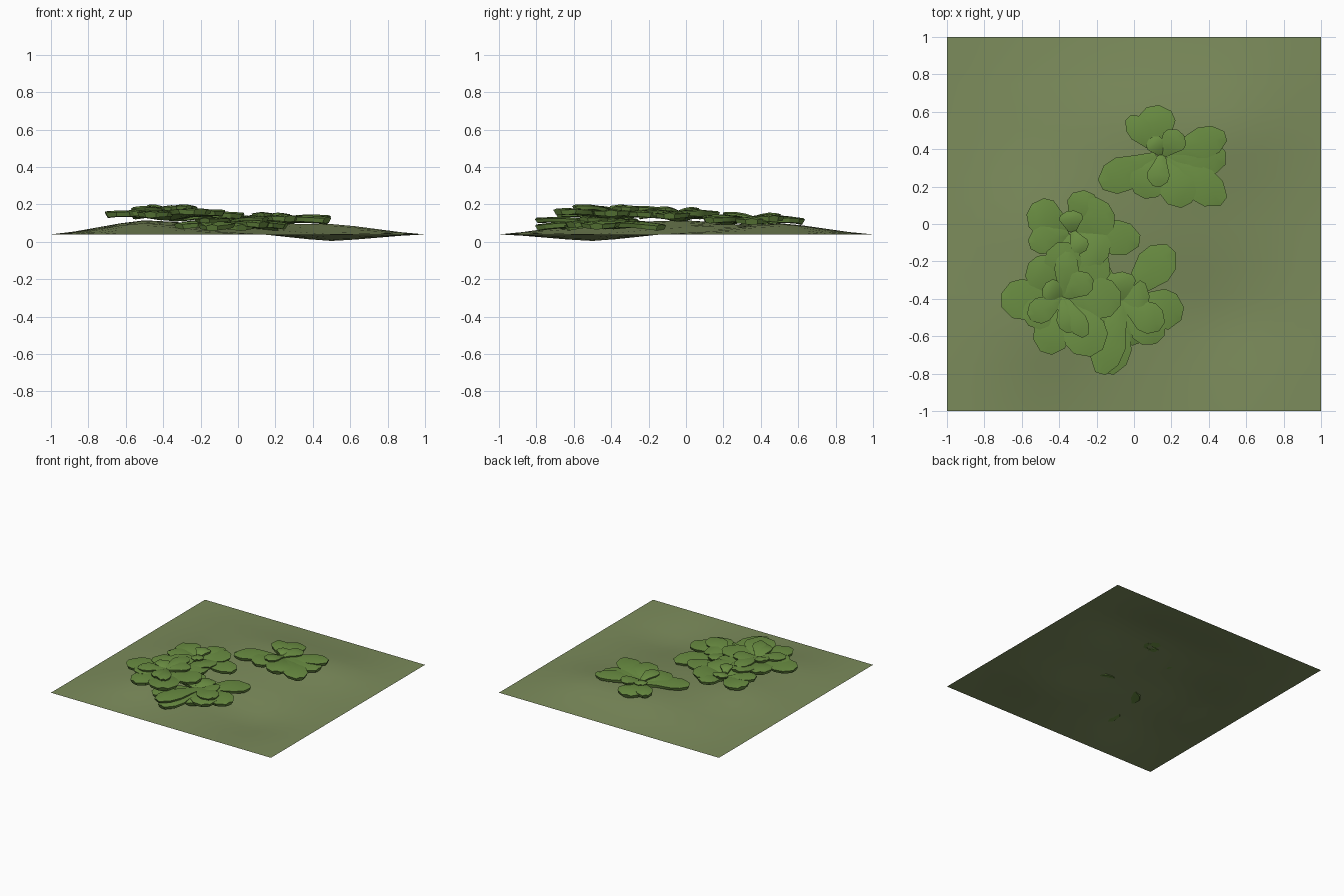
import bpy, bmesh, math
from mathutils import Vector

if "Cube" in bpy.data.objects:
    bpy.data.objects.remove(bpy.data.objects["Cube"])


def material(name, color):
    m = bpy.data.materials.new(name)
    m.diffuse_color = color
    m.use_nodes = True
    m.node_tree.nodes["Principled BSDF"].inputs["Base Color"].default_value = m.diffuse_color
    return m


ground_mat = material("moss_green", (0.20, 0.26, 0.105, 0.9))
leaf_mat = material("leaf_green", (0.145, 0.27, 0.055, 1))


def finish(bm, name, mat, angle):
    bmesh.ops.recalc_face_normals(bm, faces=bm.faces)
    mesh = bpy.data.meshes.new(name)
    bm.to_mesh(mesh)
    bm.free()
    mesh.materials.append(mat)
    ob = bpy.data.objects.new(name, mesh)
    bpy.context.collection.objects.link(ob)
    bpy.ops.object.select_all(action='DESELECT')
    ob.select_set(True)
    bpy.context.view_layer.objects.active = ob
    bpy.ops.object.shade_smooth_by_angle(angle=math.radians(angle))
    return ob


# ground sheet: flat rim, gentle hills inside (rows run front to back)
E = 0.04
H = [[E] * 5,
     [E, 0.10, 0.05, 0.005, E],
     [E, 0.115, 0.085, 0.05, E],
     [E, 0.075, 0.10, 0.095, E],
     [E] * 5]


def ground_height(x, y):
    u, v = (x + 1) * 2, (y + 1) * 2
    i, j = min(int(u), 3), min(int(v), 3)
    u, v = u - i, v - j
    u = 0.5 * u + 0.5 * u * u * (3 - 2 * u)
    v = 0.5 * v + 0.5 * v * v * (3 - 2 * v)
    a = H[j][i] * (1 - u) + H[j][i + 1] * u
    b = H[j + 1][i] * (1 - u) + H[j + 1][i + 1] * u
    return a * (1 - v) + b * v


bm = bmesh.new()
bmesh.ops.create_grid(bm, x_segments=16, y_segments=16, size=1)
for v in bm.verts:
    v.co.z = ground_height(v.co.x, v.co.y)
bm.normal_update()
ground = finish(bm, "ground", ground_mat, 60)

# leaf outline: (distance along, half width fraction)
OUTLINE = [(0, 0.16), (0.3, 0.32), (0.6, 0.5), (0.82, 0.44), (1, 0.16)]


def add_leaf(bm, base, tip, width, thick):
    """Thick faceted leaf with a raised midrib and an undercut edge."""
    along = tip - base
    side = Vector((-along.y, along.x, 0)).normalized()
    rings = []
    for t, w in OUTLINE:
        c = base + along * t
        c.z += 0.012 * math.sin(math.pi * t)
        h = w * width
        k = 0.88
        back = -along.normalized() * (0.014 if t == 1 else 0)
        ring = [(h, 0), (0, 0.008), (-h, 0),
                (-h * k, -thick), (0, -thick - 0.003), (h * k, -thick)]
        rings.append([bm.verts.new(c + side * s + Vector((0, 0, z)) + (back if z < -0.005 else Vector()))
                      for s, z in ring])
    for a, b in zip(rings, rings[1:]):
        for i in range(6):
            j = (i + 1) % 6
            bm.faces.new((a[i], a[j], b[j], b[i]))
    bm.faces.new(rings[0])
    bm.faces.new(rings[-1])


def rosette(name, center, outer_z, outer, inner_z, inner):
    """Leaves from a centre to tips (x, y, width): a wide ring and a small raised ring."""
    bm = bmesh.new()
    c = Vector(center)
    for n, (x, y, w) in enumerate(outer):
        tip = Vector((x, y, outer_z + 0.008 * (n % 3)))
        add_leaf(bm, c.lerp(tip, 0.08), tip, w, 0.024)
    for n, (x, y, w) in enumerate(inner):
        tip = Vector((x, y, inner_z + 0.006 * (n % 3)))
        start = Vector((c.x, c.y, inner_z - 0.012))
        add_leaf(bm, start, tip, w, 0.018)
    return finish(bm, name, leaf_mat, 30)


rosette("back_rosette", (0.15, 0.37, 0.115), 0.118,
        [(0.10, 0.63, 0.21), (-0.03, 0.57, 0.13), (0.49, 0.47, 0.17), (0.49, 0.35, 0.21),
         (0.48, 0.12, 0.19), (0.28, 0.10, 0.20), (-0.18, 0.21, 0.19), (0.03, 0.15, 0.20)],
        0.138, [(0.09, 0.46, 0.10), (0.25, 0.49, 0.14), (0.12, 0.20, 0.12)])

rosette("middle_rosette", (-0.33, -0.04, 0.135), 0.148,
        [(-0.56, 0.08, 0.20), (-0.24, 0.17, 0.18), (-0.12, 0.08, 0.22), (0.03, -0.09, 0.19),
         (-0.56, -0.11, 0.15), (-0.16, -0.20, 0.22), (-0.36, -0.26, 0.18)],
        0.172, [(-0.34, 0.07, 0.13), (-0.27, -0.15, 0.10)])

rosette("left_rosette", (-0.38, -0.39, 0.14), 0.155,
        [(-0.71, -0.41, 0.22), (-0.54, -0.19, 0.20), (-0.38, -0.10, 0.20), (-0.16, -0.16, 0.22),
         (-0.07, -0.40, 0.22), (-0.20, -0.69, 0.24), (-0.47, -0.69, 0.20), (-0.58, -0.52, 0.18)],
        0.178, [(-0.35, -0.15, 0.13), (-0.23, -0.28, 0.14), (-0.48, -0.33, 0.12),
                (-0.56, -0.50, 0.14), (-0.34, -0.58, 0.12), (-0.26, -0.60, 0.11)])

rosette("right_rosette", (-0.06, -0.41, 0.095), 0.085,
        [(0.20, -0.13, 0.21), (0.26, -0.48, 0.22), (0.14, -0.62, 0.20), (-0.14, -0.80, 0.20),
         (-0.32, -0.66, 0.20), (-0.28, -0.25, 0.22), (0.02, -0.64, 0.19)],
        0.115, [(0.08, -0.42, 0.23), (-0.18, -0.80, 0.18), (0.15, -0.55, 0.17), (-0.09, -0.26, 0.18)])
